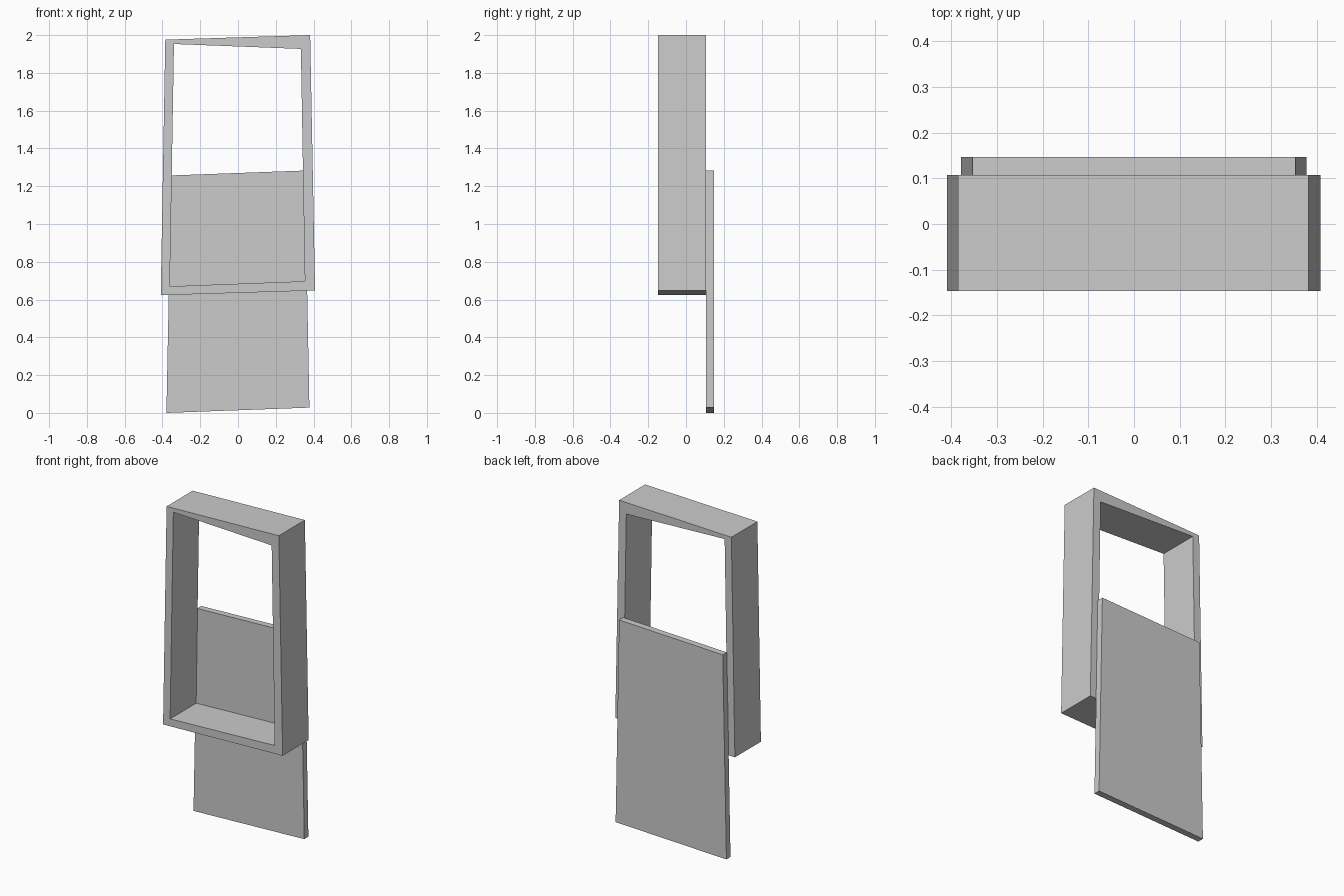
import bpy
import bmesh

if "Cube" in bpy.data.objects:
    bpy.data.objects.remove(bpy.data.objects["Cube"], do_unlink=True)

grey = bpy.data.materials.new("plain grey")
grey.use_nodes = True
grey.diffuse_color = (0.6, 0.6, 0.6, 1)
grey.node_tree.nodes["Principled BSDF"].inputs["Base Color"].default_value = (0.6, 0.6, 0.6, 1)


def add_part(name, outline, front, back, hole=None):
    """Extrude an x-z outline from front to back, with an optional matching hole."""
    bm = bmesh.new()

    def ring(points, y):
        return [bm.verts.new((x, y, z)) for x, z in points]

    def band(a, b):
        for i in range(len(a)):
            j = (i + 1) % len(a)
            bm.faces.new((a[i], a[j], b[j], b[i]))

    outer = ring(outline, front), ring(outline, back)
    band(*outer)
    if hole:
        inner = ring(hole, front), ring(hole, back)
        band(*inner)
        for o, i in zip(outer, inner):
            band(o, i)
    else:
        for o in outer:
            bm.faces.new(o)
    bmesh.ops.recalc_face_normals(bm, faces=bm.faces)
    mesh = bpy.data.meshes.new(name)
    bm.to_mesh(mesh)
    bm.free()
    mesh.materials.append(grey)
    obj = bpy.data.objects.new(name, mesh)
    bpy.context.collection.objects.link(obj)


# Deep, slightly skewed window frame
add_part(
    "window_frame",
    [(-0.409, 0.623), (0.408, 0.648), (0.382, 2.0), (-0.385, 1.976)],
    -0.147, 0.107,
    hole=[(-0.361, 0.67), (0.354, 0.697), (0.333, 1.927), (-0.339, 1.953)],
)

# Thin sliding panel behind the frame
add_part(
    "sliding_panel",
    [(-0.379, 0.0), (0.378, 0.028), (0.354, 1.283), (-0.354, 1.257)],
    0.107, 0.147,
)
